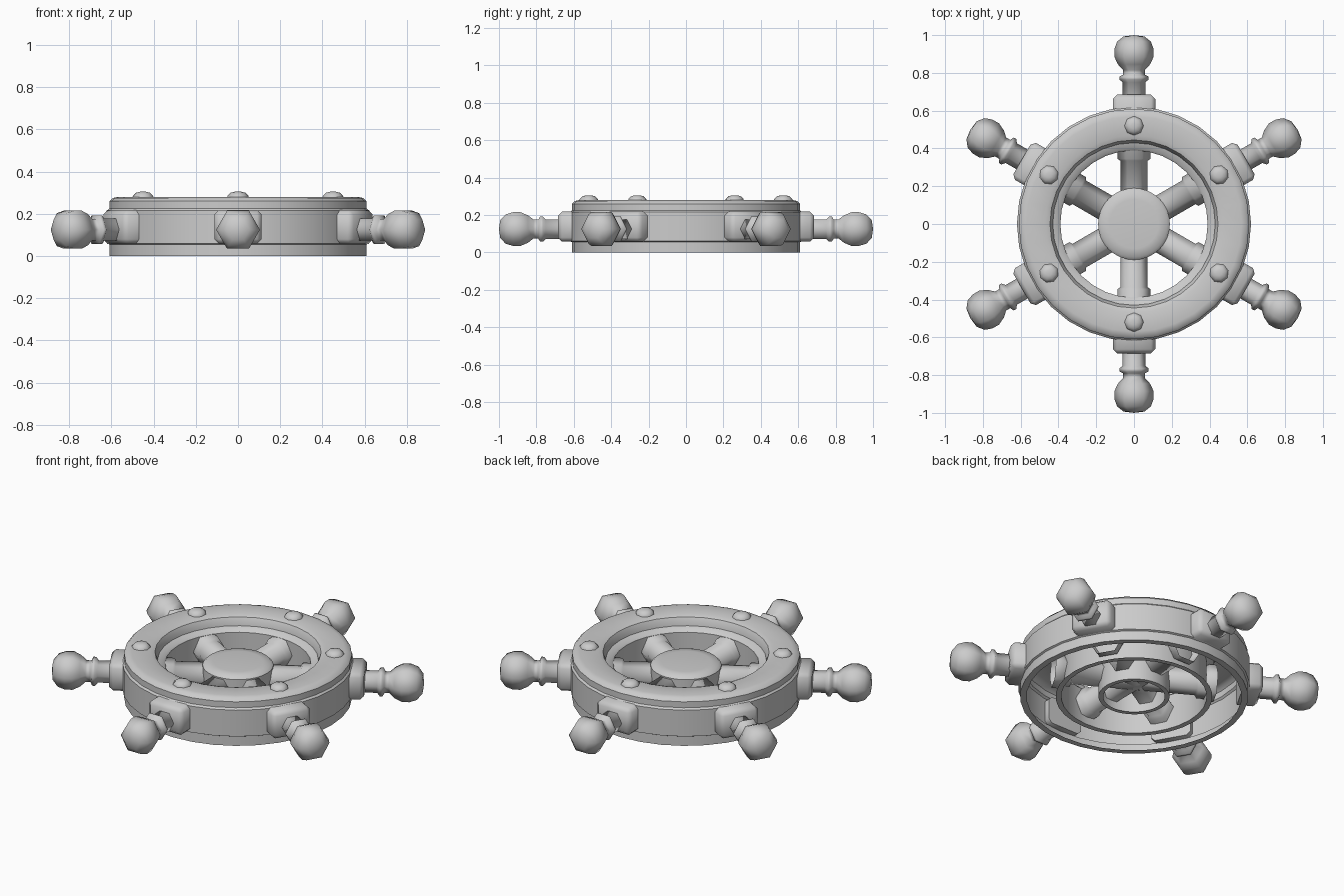
import bpy, bmesh, math
from mathutils import Matrix

if "Cube" in bpy.data.objects:
    bpy.data.objects.remove(bpy.data.objects["Cube"])

AXIS_Z = 0.125


def finish(bm, name, mat=None, angle=40):
    if mat is not None:
        bm.transform(mat)
    bmesh.ops.remove_doubles(bm, verts=bm.verts, dist=1e-5)
    me = bpy.data.meshes.new(name)
    bm.to_mesh(me)
    bm.free()
    ob = bpy.data.objects.new(name, me)
    bpy.context.collection.objects.link(ob)
    bpy.context.view_layer.objects.active = ob
    for o in bpy.context.selected_objects:
        o.select_set(False)
    ob.select_set(True)
    bpy.ops.object.shade_smooth_by_angle(angle=math.radians(angle))
    return ob


def lathe(profile, sides, turn=0.0):
    """Revolve (radius, height) points about z."""
    bm = bmesh.new()
    rings = []
    for r, z in profile:
        rings.append([bm.verts.new((r * math.cos(turn + 2 * math.pi * i / sides),
                                    r * math.sin(turn + 2 * math.pi * i / sides), z))
                      for i in range(sides)] if r > 0 else [bm.verts.new((0, 0, z))])
    for a, b in zip(rings, rings[1:]):
        for i in range(sides):
            j = (i + 1) % sides
            if len(b) == 1:
                bm.faces.new((a[i], a[j], b[0]))
            elif len(a) == 1:
                bm.faces.new((a[0], b[j], b[i]))
            else:
                bm.faces.new((a[i], a[j], b[j], b[i]))
    return bm


# rim: hollow shell, open underneath with a narrow lip on both walls
rim = [(0.575, 0), (0.61, 0), (0.61, 0.055), (0.62, 0.06), (0.62, 0.215), (0.61, 0.225),
       (0.61, 0.26), (0.595, 0.275), (0.57, 0.28), (0.47, 0.28), (0.445, 0.27),
       (0.435, 0.25), (0.43, 0.225), (0.40, 0.215), (0.39, 0.205), (0.39, 0), (0.42, 0)]
finish(lathe(rim, 32), "rim")

# hub: capped drum, open underneath with a lip
hub = [(0.165, 0), (0.19, 0), (0.19, 0.195), (0.175, 0.21), (0.13, 0.215), (0, 0.215)]
finish(lathe(hub, 32), "hub")

# spoke and handle profiles, height = distance from wheel centre
spoke = [(0.072, 0.0), (0.072, 0.335), (0.088, 0.345), (0.088, 0.385), (0.10, 0.40), (0.10, 0.44)]
handle = [(0.06, 0.60), (0.06, 0.75), (0.078, 0.765), (0.078, 0.78), (0.058, 0.79),
          (0.058, 0.815), (0.085, 0.845), (0.104, 0.885), (0.104, 0.925),
          (0.09, 0.965), (0.055, 0.993), (0, 1.0)]

for k in range(6):
    ang = math.radians(30 + 60 * k)
    # local z points outward, local x lies in the wheel plane
    out = (Matrix.Translation((0, 0, AXIS_Z)) @ Matrix.Rotation(ang, 4, 'Z')
           @ Matrix(((0, 0, 1, 0), (1, 0, 0, 0), (0, 1, 0, 0), (0, 0, 0, 1))))
    finish(lathe(spoke, 6), f"spoke_{k}", out, 65)
    finish(lathe(handle, 6), f"handle_{k}", out, 65)

    # chamfered mounting block on the rim
    bm = bmesh.new()
    bmesh.ops.create_cube(bm, size=1)
    bm.transform(Matrix.Translation((0, 0.013, 0.63)) @ Matrix.Diagonal((0.225, 0.16, 0.11, 1)))
    edges = [e for e in bm.edges if sum(v.co.z for v in e.verts) / 2 > 0.6]
    bmesh.ops.bevel(bm, geom=edges, offset=0.022, segments=1, affect='EDGES')
    finish(bm, f"mount_{k}", out, 50)

    # domed bolt on the rim top
    dome = [(0.052, 0.27), (0.05, 0.285), (0.035, 0.30), (0.015, 0.305), (0, 0.305)]
    finish(lathe(dome, 8), f"bolt_{k}",
           Matrix.Rotation(ang, 4, 'Z') @ Matrix.Translation((0.52, 0, 0)), 60)
